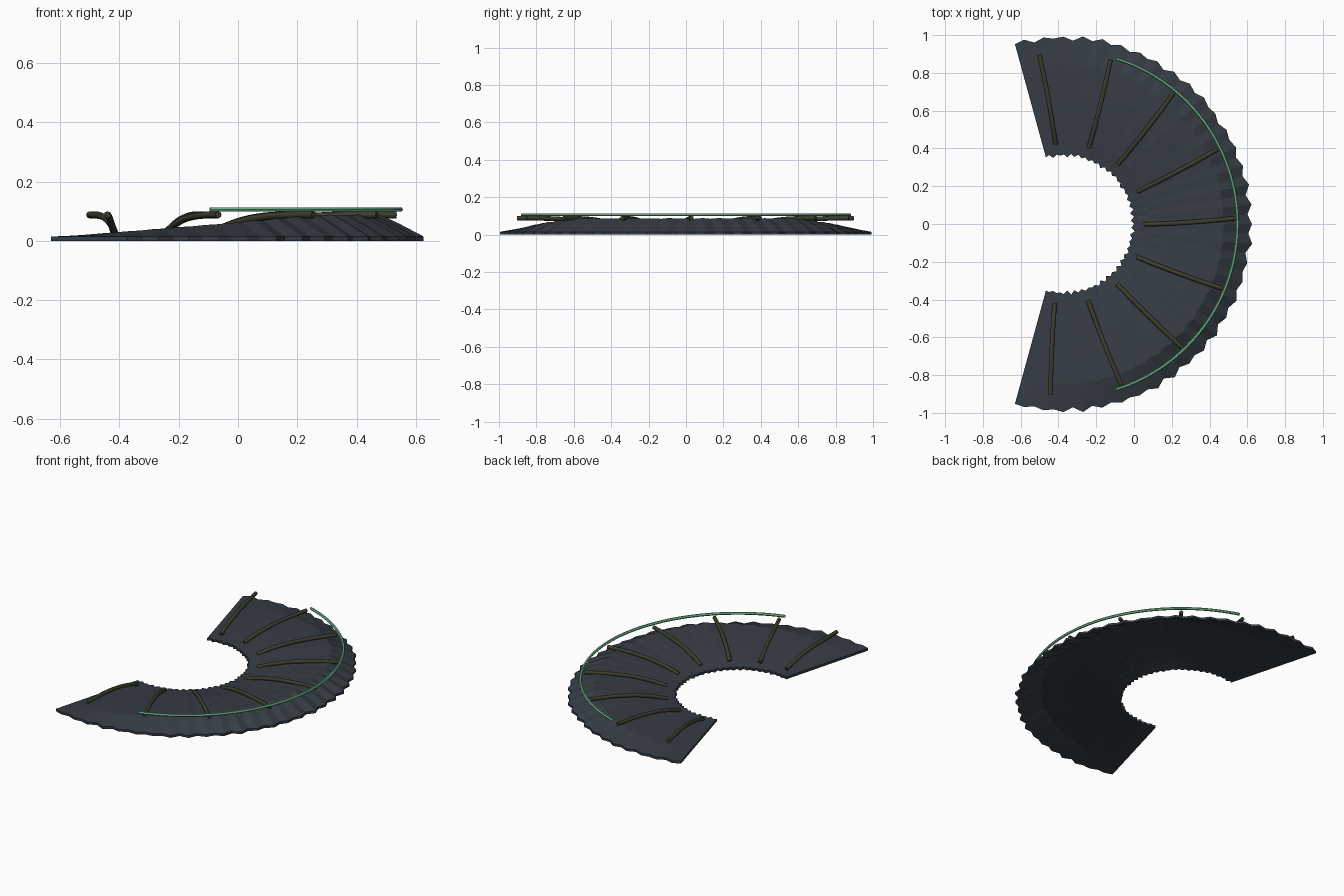
import bpy, bmesh, math, random

if "Cube" in bpy.data.objects:
    bpy.data.objects.remove(bpy.data.objects["Cube"])

random.seed(4)
CX = -0.37                      # centre of the fan on x
END = math.radians(105.3)       # half sweep of the fan
SEGS = 70                       # two segments per pleat
THICK = 0.015                   # membrane thickness


def material(name, rgb):
    m = bpy.data.materials.new(name)
    m.diffuse_color = (*rgb, 1)
    m.use_nodes = True
    m.node_tree.nodes["Principled BSDF"].inputs["Base Color"].default_value = m.diffuse_color
    return m


slate = material("slate_membrane", (0.036, 0.046, 0.058))
olive = material("dark_olive", (0.044, 0.047, 0.025))
green = material("pale_green", (0.19, 0.52, 0.31))


def polar(r, a, z):
    return (CX + r * math.cos(a), r * math.sin(a), z)


# Pleated membrane: a thin arched sheet that flattens towards both ends
def membrane():
    # radius, height share, radial zigzag, vertical zigzag
    rings = [(0.365, 0.0, 0.010, 0.0), (0.45, 0.27, 0.005, 0.0015),
             (0.58, 0.58, 0.004, 0.0015), (0.72, 0.84, 0.004, 0.0015),
             (0.845, 1.0, 0.006, 0.002), (0.91, 0.56, 0.009, 0.002),
             (0.987, 0.0, 0.013, 0.0)]
    bm = bmesh.new()
    rows = []
    for i in range(SEGS + 1):
        a = -END + 2 * END * i / SEGS
        fall = min(1, max(0, (105 - abs(math.degrees(a))) / 62))
        fold = (1 if i % 2 else -1) * random.uniform(0.25, 1.25)
        if i in (0, SEGS):
            fold = 0.0
        top = [polar(r + dr * fold, a,
                     THICK + 0.072 * fall * h + dz * fold * fall)
               for r, h, dr, dz in rings]
        under = [(x, y, z - THICK) for x, y, z in reversed(top)]
        rows.append([bm.verts.new(p) for p in top + under])
    n = len(rows[0])
    for a, b in zip(rows, rows[1:]):
        for j in range(n):
            k = (j + 1) % n
            bm.faces.new((a[j], a[k], b[k], b[j]))
    # end strips
    for row in (rows[0], rows[-1]):
        for j in range(n // 2 - 1):
            bm.faces.new((row[j], row[j + 1], row[n - 2 - j], row[n - 1 - j]))
    bmesh.ops.recalc_face_normals(bm, faces=bm.faces)
    me = bpy.data.meshes.new("pleated_membrane")
    bm.to_mesh(me)
    bm.free()
    ob = bpy.data.objects.new("pleated_membrane", me)
    bpy.context.collection.objects.link(ob)
    me.materials.append(slate)


# Round tube along a path, turned into a mesh
def tube(name, pts, radius, mat, resolution):
    cu = bpy.data.curves.new(name, 'CURVE')
    cu.dimensions = '3D'
    cu.bevel_depth = radius
    cu.bevel_resolution = resolution
    cu.use_fill_caps = True
    sp = cu.splines.new('POLY')
    sp.points.add(len(pts) - 1)
    for p, co in zip(sp.points, pts):
        p.co = (*co, 1)
    cu.materials.append(mat)
    ob = bpy.data.objects.new(name, cu)
    bpy.context.collection.objects.link(ob)
    bpy.ops.object.select_all(action='DESELECT')
    ob.select_set(True)
    bpy.context.view_layer.objects.active = ob
    bpy.ops.object.convert(target='MESH')
    bpy.ops.object.shade_smooth_by_angle(angle=math.radians(50))


membrane()

# Nine arched ribs, each swept slightly sideways
for k in range(9):
    start = -96.7 + 24.1 * k
    path = []
    for s in range(15):
        t = s / 14
        a = math.radians(start + 2.2 * t)
        path.append(polar(0.425 + 0.48 * t, a, 0.028 + 0.06 * (1 - (1 - t) ** 3)))
    tube(f"rib_{k + 1}", path, 0.012, olive, 2)

# Thin cord arching over the rib tips
arc = [polar(0.918, math.radians(-72.5 + 145 * s / 64), 0.106) for s in range(65)]
tube("cord", arc, 0.0085, green, 1)
